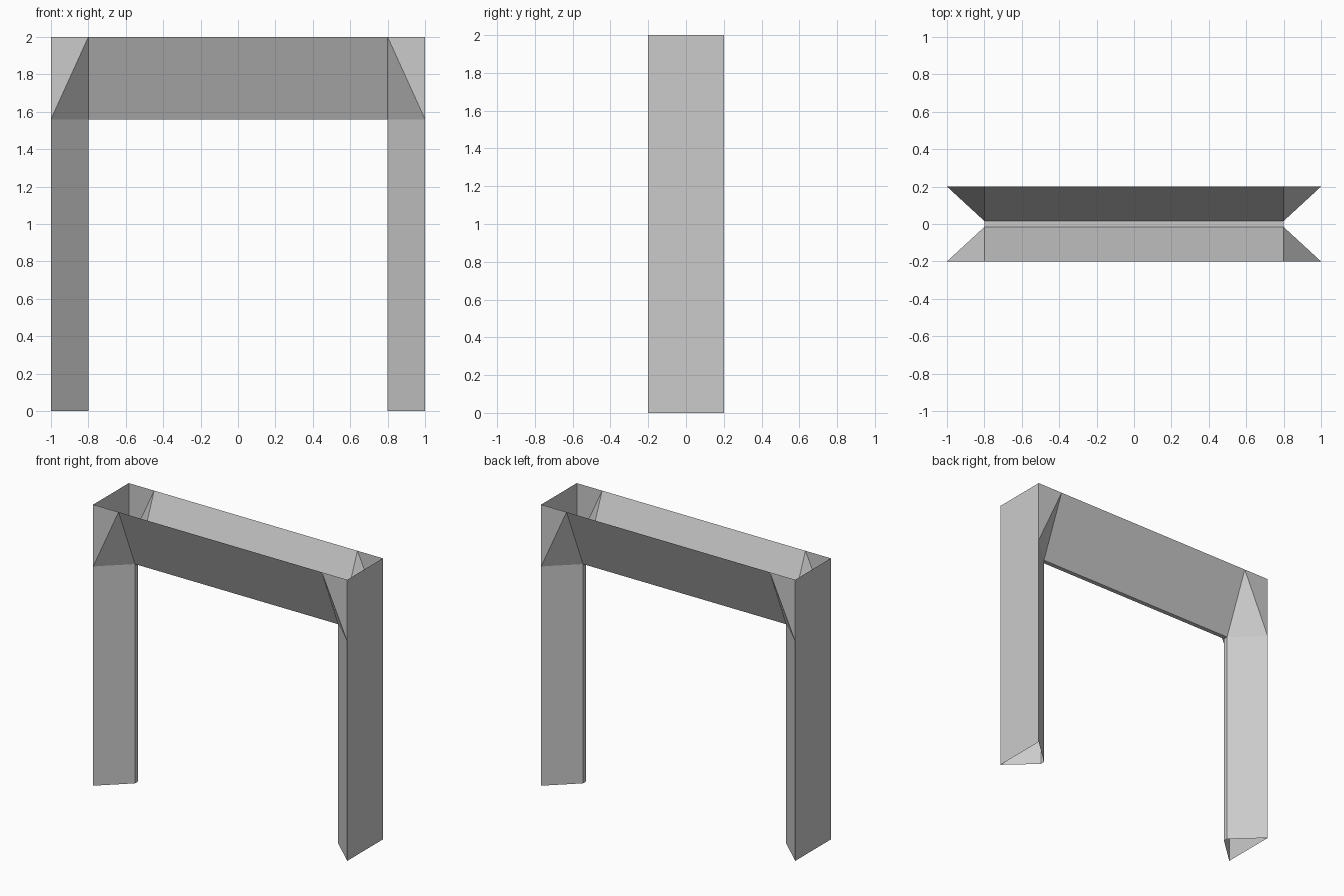
import bpy

if "Cube" in bpy.data.objects:
    bpy.data.objects.remove(bpy.data.objects["Cube"])

X_OUT, X_IN = 1.0, 0.8      # outer and inner faces of the legs
Y_OUT, Y_IN = 0.2, 0.016    # half depth outside, half width of the thin inner strip
TOP, LOW = 2.0, 1.56        # top rim and underside of the beam


def mirrored_sheet(name, faces):
    """Build the front right quarter from polygons, then mirror across x and y."""
    verts, polys = [], []
    for face in faces:
        poly = []
        for p in face:
            if p not in verts:
                verts.append(p)
            poly.append(verts.index(p))
        polys.append(poly)
    mesh = bpy.data.meshes.new(name)
    mesh.from_pydata(verts, [], polys)
    obj = bpy.data.objects.new(name, mesh)
    bpy.context.collection.objects.link(obj)
    mod = obj.modifiers.new("mirror", 'MIRROR')
    mod.use_axis = (True, True, False)
    mod.use_clip = True
    mod.merge_threshold = 0.001
    return obj


# Shared corner points
rim_out = (X_OUT, -Y_OUT, TOP)
rim_in = (X_IN, -Y_OUT, TOP)
knee_out = (X_OUT, -Y_OUT, LOW)
knee_in = (X_IN, -Y_IN, LOW)
foot_out = (X_OUT, -Y_OUT, 0)
foot_in = (X_IN, -Y_IN, 0)

# Open V-shaped trough with a thin flat bottom
mirrored_sheet("crossbeam", [
    [(0, -Y_OUT, TOP), (0, -Y_IN, LOW), knee_in, rim_in],
    [(0, -Y_IN, LOW), (0, 0, LOW), (X_IN, 0, LOW), knee_in],
])

# Tapered hollow legs, open at the foot, with full-height outer plates
mirrored_sheet("legs", [
    [foot_in, foot_out, knee_out, knee_in],
    [foot_out, (X_OUT, 0, 0), (X_OUT, 0, TOP), rim_out, knee_out],
    [(X_IN, 0, 0), foot_in, knee_in, (X_IN, 0, LOW)],
])

# Folded triangular corners joining beam and legs
mirrored_sheet("corner_gussets", [
    [rim_in, knee_out, rim_out],
    [rim_in, knee_in, knee_out],
])
